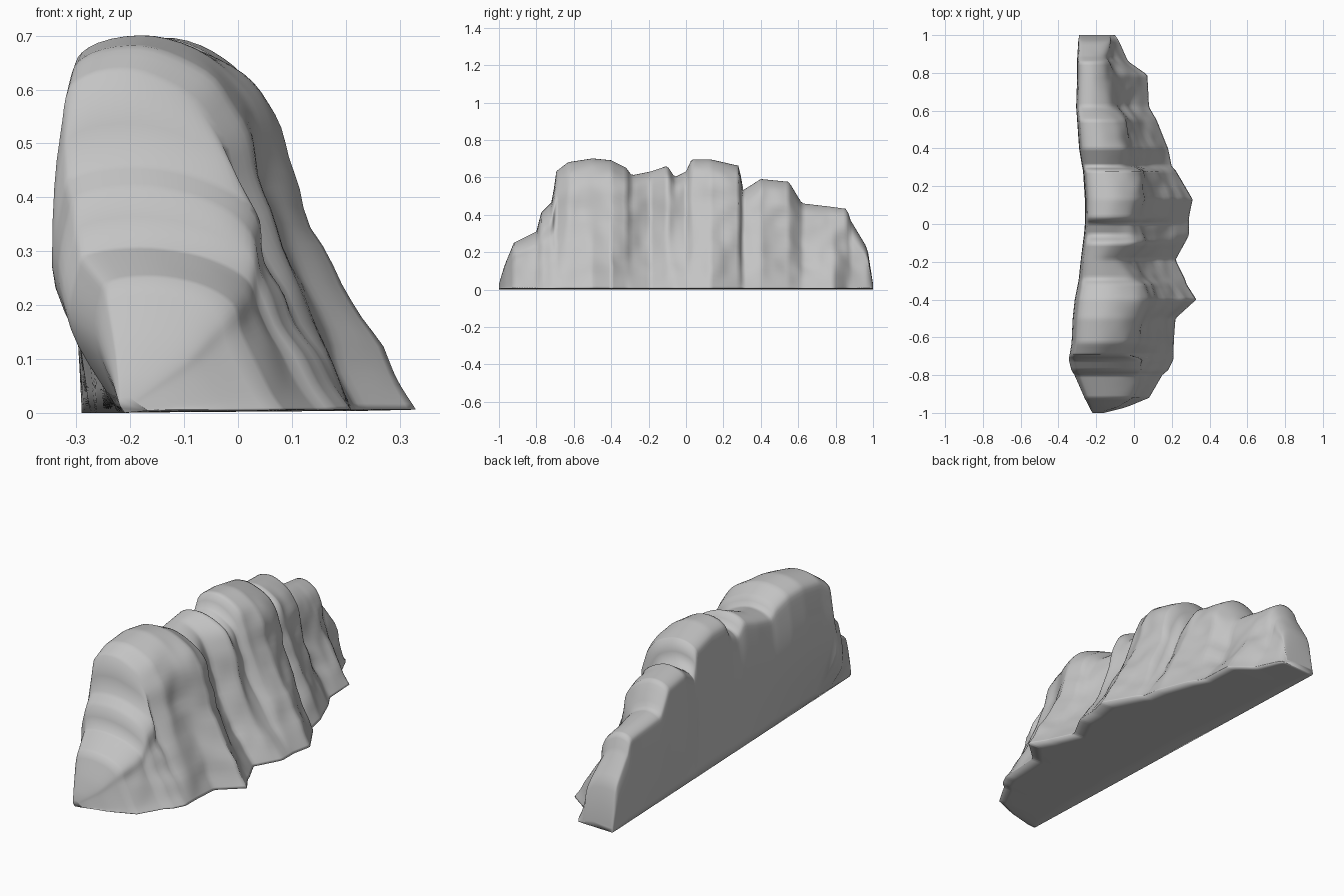
import bpy, bmesh
from mathutils import Vector, noise

cube = bpy.data.objects.get("Cube")
if cube:
    bpy.data.objects.remove(cube)

STONE = (0.55, 0.55, 0.55, 1.0)
stone = bpy.data.materials.new("grey stone")
stone.use_nodes = True
stone.diffuse_color = STONE
bsdf = stone.node_tree.nodes["Principled BSDF"]
bsdf.inputs["Base Color"].default_value = STONE
bsdf.inputs["Roughness"].default_value = 0.9

# Stations along the ridge: y, back x, shoulder x, foot x, height
STATIONS = [
    (-1, -.22, -.19, -.16, .03), (-.97, -.235, -.09, -.04, .13),
    (-.92, -.26, -.02, .08, .25), (-.8, -.31, .02, .15, .31),
    (-.775, -.325, .03, .18, .41), (-.715, -.34, .03, .21, .47),
    (-.695, -.335, -.04, .21, .63), (-.63, -.325, 0, .21, .68),
    (-.5, -.32, .04, .22, .7), (-.4, -.31, .06, .33, .69),
    (-.32, -.295, .05, .28, .65), (-.29, -.29, .02, .27, .61),
    (-.19, -.28, -.04, .22, .63), (-.1, -.27, .04, .27, .66),
    (-.06, -.265, .03, .29, .6), (0, -.26, 0, .29, .63),
    (.03, -.26, .03, .29, .695), (.13, -.26, .06, .31, .695),
    (.285, -.27, .03, .22, .66), (.305, -.275, -.03, .2, .53),
    (.4, -.29, -.02, .18, .59), (.55, -.3, -.06, .12, .575),
    (.62, -.305, -.11, .08, .46), (.79, -.3, -.12, .07, .44),
    (.86, -.3, -.14, -.03, .43), (.88, -.3, -.15, -.04, .37),
    (.97, -.295, -.13, -.08, .22), (1, -.29, -.13, -.1, .03)]
ROWS, STEPS = 150, 5


def station(y):
    """Blend the two neighbouring stations."""
    for a, b in zip(STATIONS, STATIONS[1:]):
        if y <= b[0]:
            t = (y - a[0]) / (b[0] - a[0])
            return [p + (q - p) * t for p, q in zip(a, b)]
    return list(STATIONS[-1])


def section(y):
    """Cross-section: leaning back, square crest, stepped face, foot."""
    _, back, shoulder, foot, h = station(y)
    base = max(-.25 - .04 * y, back)
    width, reach = shoulder - back, foot - shoulder
    inset = .15 * (foot - base)
    keys = [(base, 0), (back, .5 * h), (back + .03 * width, .86 * h),
            (back + .12 * width, .97 * h), (back + .45 * width, h),
            (back + .8 * width, .93 * h), (shoulder, .8 * h),
            (shoulder + .15 * reach, .6 * h), (shoulder + .47 * reach, .35 * h),
            (shoulder + .78 * reach, .14 * h), (foot, .006)]
    pts = [Vector((x, y, z)) for x, z in keys]
    pts = [pts[0]] + pts + [pts[-1]]
    out = []
    # Smooth curve through the key points
    for a, b, c, d in zip(pts, pts[1:], pts[2:], pts[3:]):
        for s in range(STEPS):
            t = s / STEPS
            out.append(b + (c - a) * (t / 2) + (2 * a - 5 * b + 4 * c - d) * (t * t / 2)
                       + (3 * b - a - 3 * c + d) * (t ** 3 / 2))
    # Flat underside, inset so its rim shades softly
    return out + [pts[-1], Vector((foot - inset, y, .004)), Vector((base + inset, y, .001))]


def weather(p, k, count):
    """Gentle ribs and lumps on the face, fading to the back and foot."""
    f = min(1, max(0, (k / count - .35) * 4)) * min(1, p.z * 8)
    f *= min(1, (1 - abs(p.y)) * 8)
    ribs = noise.noise(Vector((p.x * 2, p.y * 7, p.z * 3)))
    lumps = noise.noise(p * 11)
    return p + Vector((ribs * .022 + lumps * .01, lumps * .004, lumps * .005)) * f


# Rock body lofted along y
bm = bmesh.new()
loops = []
for i in range(ROWS + 1):
    pts = section(-1 + 2 * i / ROWS)
    loops.append([bm.verts.new(weather(p, k, len(pts))) for k, p in enumerate(pts)])
for a, b in zip(loops, loops[1:]):
    for k in range(len(a)):
        n = (k + 1) % len(a)
        bm.faces.new((a[k], a[n], b[n], b[k]))
bm.faces.new(loops[0])
bm.faces.new(loops[-1])
bmesh.ops.recalc_face_normals(bm, faces=bm.faces)

mesh = bpy.data.meshes.new("rock_cliff")
bm.to_mesh(mesh)
bm.free()
mesh.materials.append(stone)
rock = bpy.data.objects.new("rock_cliff", mesh)
bpy.context.collection.objects.link(rock)

# Weathered stone is smooth all over
bpy.context.view_layer.objects.active = rock
rock.select_set(True)
bpy.ops.object.shade_smooth()
